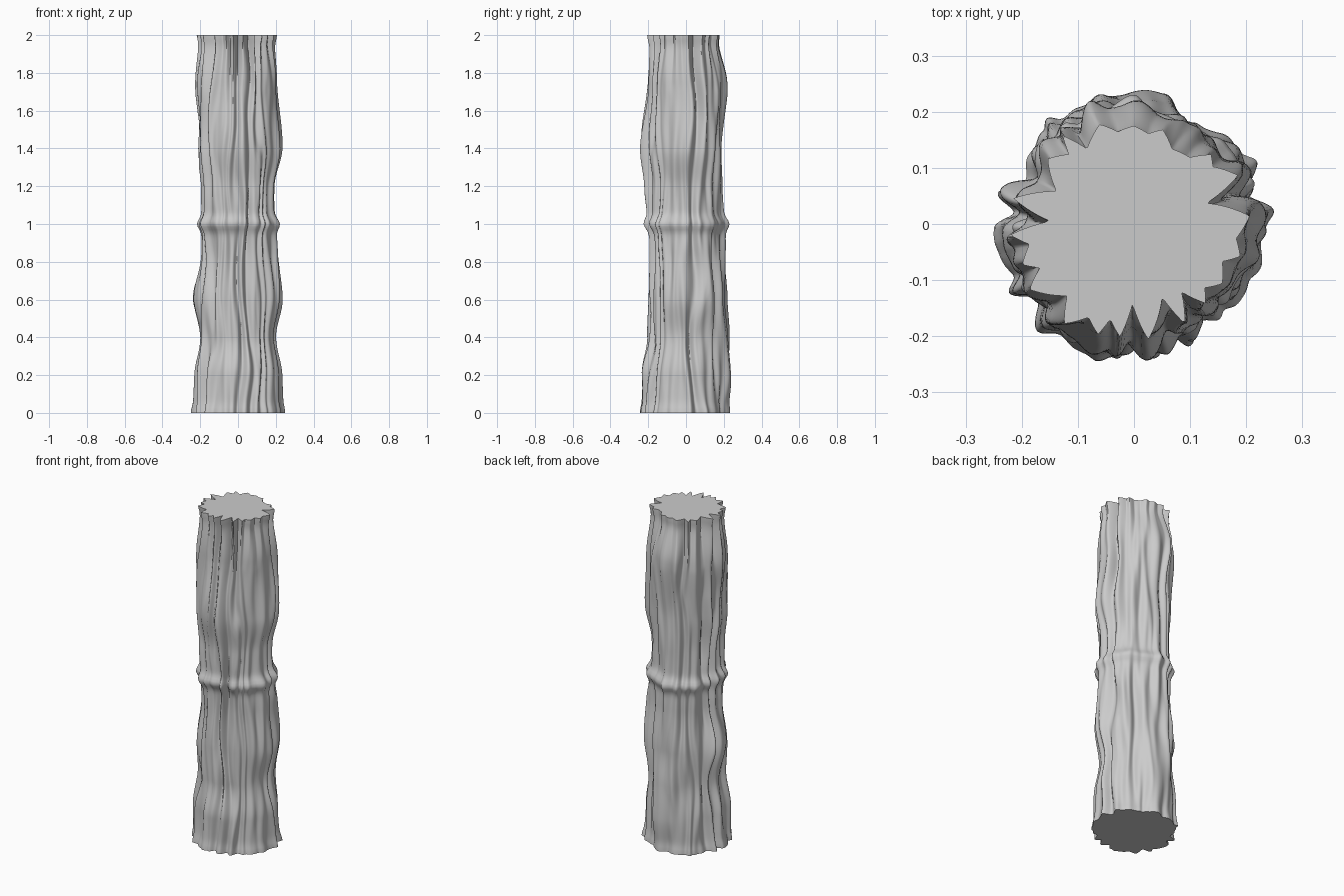
import bpy, bmesh, math
from mathutils import Vector, noise

if "Cube" in bpy.data.objects:
    bpy.data.objects.remove(bpy.data.objects["Cube"])

# star-shaped end outline: angle in degrees, radius in hundredths
OUTLINE = [(4, 20.7), (16, 13.5), (25, 20.5), (36, 17.4), (42, 18.5), (50, 15.5), (63, 15),
           (73, 17.6), (81, 16.3), (90, 17.5), (100, 16.7), (109, 18.8), (122, 15.8),
           (129, 20.3), (133, 17), (143, 19.3), (157, 15), (168, 22), (178, 15),
           (185, 22.2), (191, 19), (200, 21.2), (205, 18.5), (212, 22), (227, 17.5),
           (235, 21.7), (244, 18.5), (252, 20.7), (256, 17.5), (263, 20.3), (269, 14.3),
           (277, 20.8), (291, 14), (297, 20), (305, 14.8), (312, 19), (318, 17),
           (326, 19), (337, 17.1), (343, 19.8), (352, 18.4)]

# silhouette radius by height, for the +x, +y, -x and -y sides
HEIGHTS = [0, .2, .4, .6, .85, 1.2, 1.4, 1.75, 2.0]
SIDES = [[.235, .23, .2, .235, .215, .195, .23, .215, .195],
         [.225, .24, .24, .225, .21, .2, .195, .23, .185],
         [.25, .24, .215, .25, .205, .2, .22, .235, .215],
         [.26, .26, .22, .215, .205, .235, .255, .22, .21]]
MEAN = [.235, .233, .222, .225, .21, .208, .22, .22, .201]
N, ROWS = 300, 130


def outline(deg):
    deg = (deg - 4) % 360 + 4
    pts = OUTLINE + [(364, 20.7)]
    for (a, r), (b, s) in zip(pts, pts[1:]):
        if deg <= b:
            return (r + (s - r) * (deg - a) / (b - a)) / 100
    return .207


def smooth_outline(deg):
    return sum(outline(deg + d) * w for d, w in ((-4, 1), (-2, 2), (0, 2), (2, 2), (4, 1))) / 8


def side(tab, z):
    for i in range(len(HEIGHTS) - 1):
        if z <= HEIGHTS[i + 1]:
            t = (z - HEIGHTS[i]) / (HEIGHTS[i + 1] - HEIGHTS[i])
            t = t * t * (3 - 2 * t)
            return tab[i] + (tab[i + 1] - tab[i]) * t
    return tab[-1]


def envelope(a, z):
    w = [max(0, math.cos(a - k * math.pi / 2)) ** 4 for k in range(4)]
    return sum(w[k] * side(SIDES[k], z) for k in range(4)) + (1 - sum(w)) * side(MEAN, z)


def bump(d, width):
    return math.exp(-(d / width) ** 2)


def radius(a, z):
    c, s = math.cos(a), math.sin(a)
    fade = min(1, (2 - z) / .3)
    # ridges wander sideways and swell along the height
    warp = 12 * fade * noise.noise(Vector((c * 2.5, s * 2.5, z * 2.6 + 5)))
    depth = 1 - fade * (.15 + .4 * noise.noise(Vector((c * 3, s * 3, z * 2.2 + 9))))
    deg = math.degrees(a) + warp
    shape = outline(deg) * (1 - fade) + smooth_outline(deg) * fade
    ridge = .185 + (shape - .185) * depth
    swell = .02 * fade * noise.noise(Vector((c * 4.5, s * 4.5, z * 2.4 + 20)))
    # collar at mid height and slight flares at both ends
    flare = .024 * bump(z - 1, .035) + .01 * bump(z, .04) + .012 * (bump(2 - z, .04) - 1)
    return ridge + swell + flare + envelope(a, z) - envelope(a, 2) + .012 * fade


# trunk: stacked rings with flat end caps
bm = bmesh.new()
rings = []
for j in range(ROWS + 1):
    z = 2 * j / ROWS
    ring = []
    for i in range(N):
        a = 2 * math.pi * i / N
        r = radius(a, z)
        ring.append(bm.verts.new((r * math.cos(a), r * math.sin(a), z)))
    rings.append(ring)
for lo, hi in zip(rings, rings[1:]):
    for i in range(N):
        k = (i + 1) % N
        bm.faces.new((lo[i], lo[k], hi[k], hi[i]))
bm.faces.new(rings[-1])
bm.faces.new(rings[0][::-1])
mesh = bpy.data.meshes.new("bark_trunk")
bm.to_mesh(mesh)
bm.free()

mat = bpy.data.materials.new("light grey bark")
mat.diffuse_color = (.6, .6, .6, 1)
mat.use_nodes = True
mat.node_tree.nodes["Principled BSDF"].inputs["Base Color"].default_value = mat.diffuse_color
mesh.materials.append(mat)
trunk = bpy.data.objects.new("bark_trunk", mesh)
bpy.context.collection.objects.link(trunk)
bpy.context.view_layer.objects.active = trunk
trunk.select_set(True)
bpy.ops.object.shade_smooth_by_angle(angle=math.radians(65))
